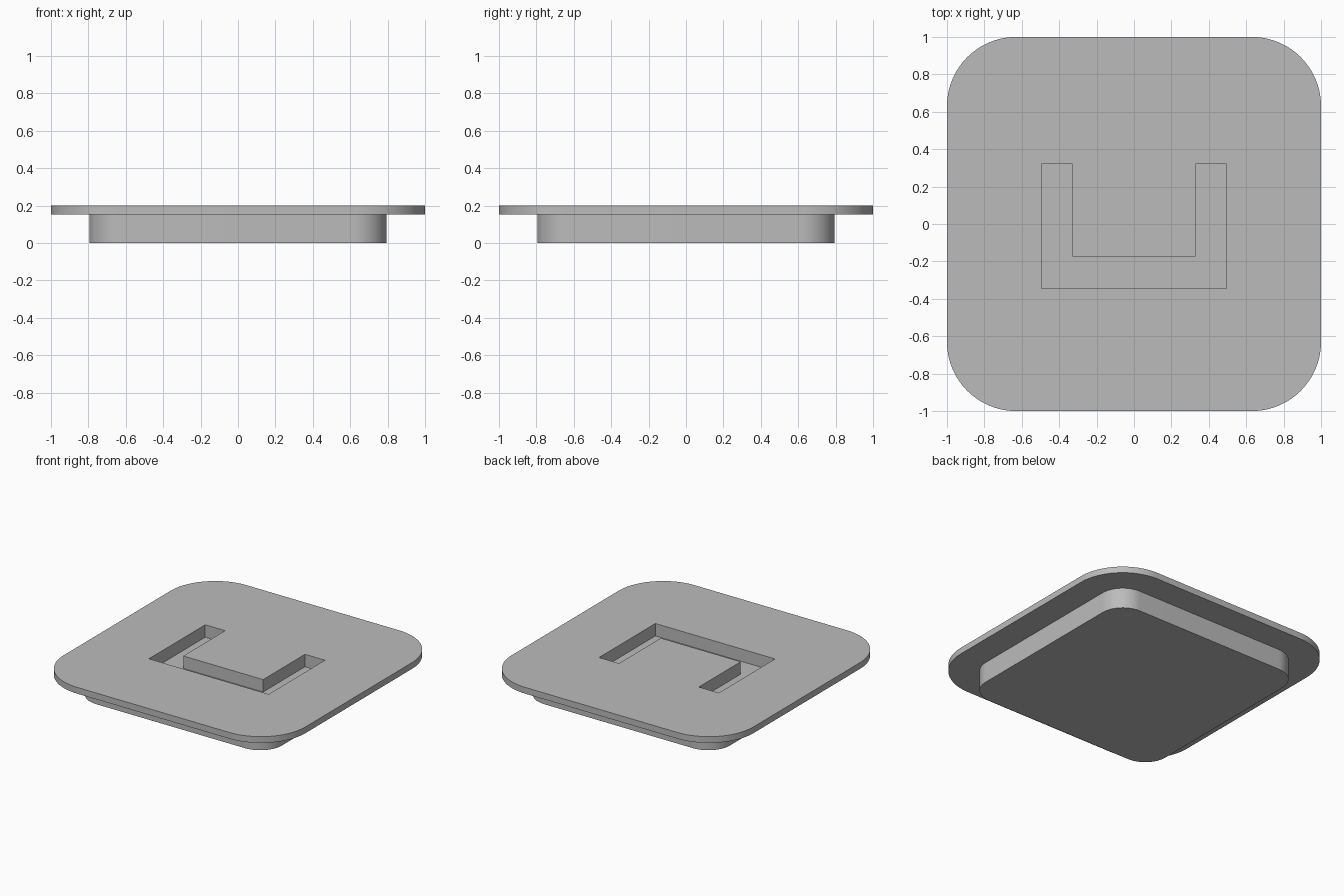
import bpy, bmesh
from math import cos, sin, pi, radians

cube = bpy.data.objects.get("Cube")
if cube:
    bpy.data.objects.remove(cube, do_unlink=True)

grey = bpy.data.materials.new("plain grey")
grey.use_nodes = True
colour = (0.5, 0.5, 0.5, 1)
grey.diffuse_color = colour
grey.node_tree.nodes["Principled BSDF"].inputs["Base Color"].default_value = colour


def rounded_square(half, radius, steps=24):
    """Counter-clockwise outline of a square with rounded corners."""
    points = []
    for corner, (sx, sy) in enumerate([(1, 1), (-1, 1), (-1, -1), (1, -1)]):
        for i in range(steps + 1):
            a = (corner + i / steps) * pi / 2
            points.append((sx * (half - radius) + radius * cos(a),
                           sy * (half - radius) + radius * sin(a)))
    return points


def prism(name, outline, bottom, top):
    """Extrude a flat outline between two heights."""
    bm = bmesh.new()
    face = bm.faces.new([bm.verts.new((x, y, bottom)) for x, y in outline])
    moved = bmesh.ops.extrude_face_region(bm, geom=[face], use_keep_orig=True)["geom"]
    raised = [v for v in moved if isinstance(v, bmesh.types.BMVert)]
    bmesh.ops.translate(bm, verts=raised, vec=(0, 0, top - bottom))
    bmesh.ops.recalc_face_normals(bm, faces=bm.faces)
    mesh = bpy.data.meshes.new(name)
    bm.to_mesh(mesh)
    bm.free()
    mesh.materials.append(grey)
    obj = bpy.data.objects.new(name, mesh)
    bpy.context.collection.objects.link(obj)
    return obj


PLATE_BOTTOM, TOP, GROOVE_FLOOR = 0.153, 0.20, 0.107

# Plug below, wide plate on top
base = prism("base_plug", rounded_square(0.795, 0.18), 0, PLATE_BOTTOM)
plate = prism("top_plate", rounded_square(1, 0.37), PLATE_BOTTOM, TOP)

# U-shaped groove cutter
half_u = [(0.495, -0.345), (0.495, 0.32), (0.33, 0.32), (0.33, -0.175)]
u_outline = half_u + [(-x, y) for x, y in reversed(half_u)]
cutter = prism("groove_cutter", u_outline, GROOVE_FLOOR, TOP + 0.1)
cutter.hide_render = True

# Cut the groove through the plate and into the plug
for part in (base, plate):
    bpy.ops.object.select_all(action="DESELECT")
    part.select_set(True)
    bpy.context.view_layer.objects.active = part
    cut = part.modifiers.new("groove", "BOOLEAN")
    cut.operation = "DIFFERENCE"
    cut.solver = "EXACT"
    cut.object = cutter
    bpy.ops.object.modifier_apply(modifier=cut.name)
    bpy.ops.object.shade_smooth_by_angle(angle=radians(30))

bpy.data.objects.remove(cutter, do_unlink=True)
